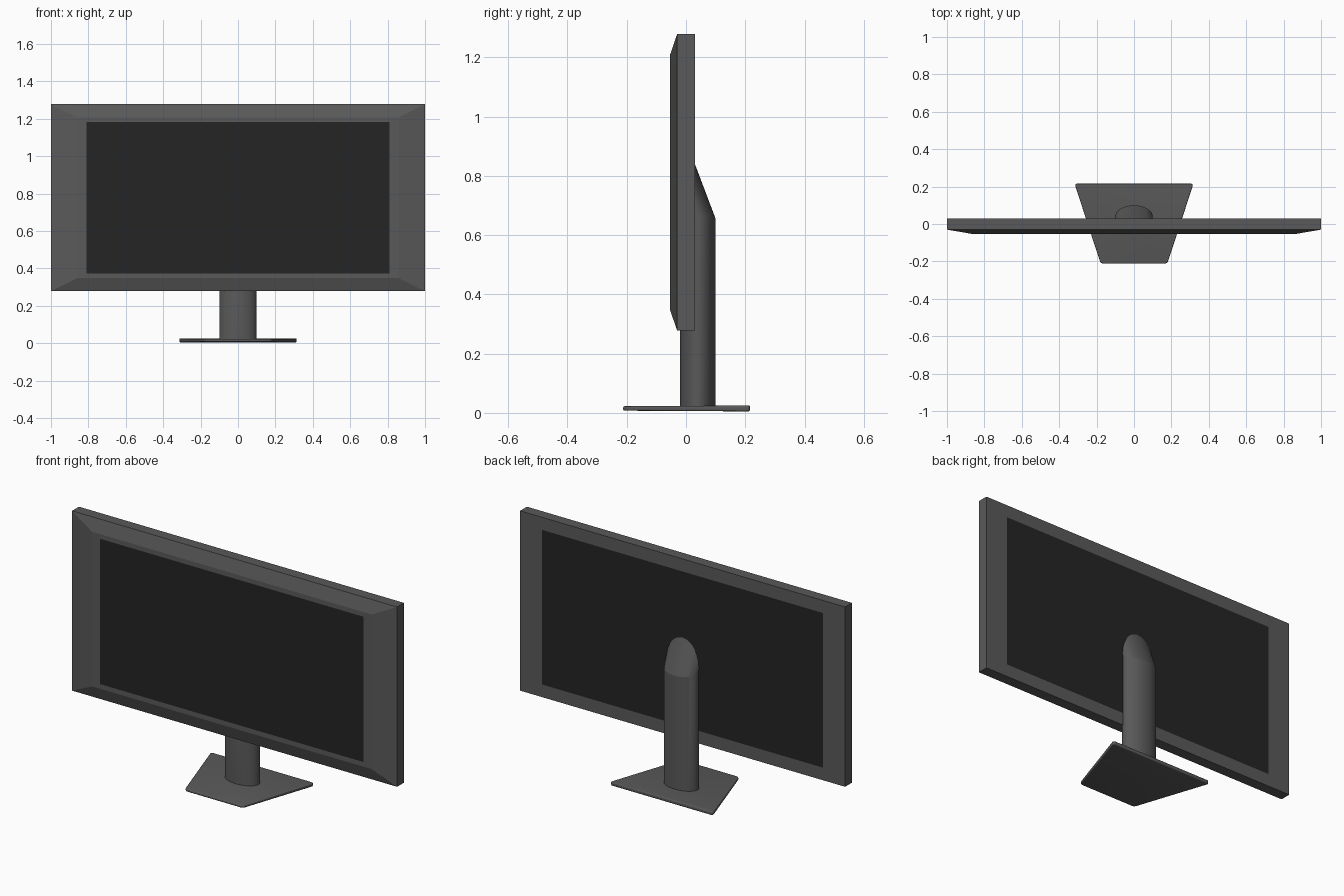
import bpy, bmesh
from math import sin, cos, pi

if "Cube" in bpy.data.objects:
    bpy.data.objects.remove(bpy.data.objects["Cube"])

ZC = 0.778  # height of the screen centre


def material(name, v):
    m = bpy.data.materials.new(name)
    m.diffuse_color = (v, v, v, 1)
    m.use_nodes = True
    m.node_tree.nodes["Principled BSDF"].inputs["Base Color"].default_value = m.diffuse_color
    return m


GREY = material("dark_grey_plastic", 0.1)
BLACK = material("black_panel", 0.018)


def loft(name, rings, mat, caps=True, smooth=None):
    """Skin a list of equal-length point rings into one object."""
    bm = bmesh.new()
    vs = [[bm.verts.new(p) for p in r] for r in rings]
    for a, b in zip(vs, vs[1:]):
        for i in range(len(a)):
            j = (i + 1) % len(a)
            bm.faces.new((a[i], a[j], b[j], b[i]))
    if caps:
        bm.faces.new(vs[0])
        if len(vs) > 1:
            bm.faces.new(vs[-1])
    bmesh.ops.remove_doubles(bm, verts=bm.verts[:], dist=1e-5)
    bmesh.ops.recalc_face_normals(bm, faces=bm.faces[:])
    me = bpy.data.meshes.new(name)
    bm.to_mesh(me)
    bm.free()
    me.materials.append(mat)
    ob = bpy.data.objects.new(name, me)
    bpy.context.collection.objects.link(ob)
    if smooth:
        bpy.ops.object.select_all(action='DESELECT')
        bpy.context.view_layer.objects.active = ob
        ob.select_set(True)
        bpy.ops.object.shade_smooth_by_angle(angle=smooth)
    return ob


def rect(hx, hz, y):
    return [(x * hx, y, ZC + z * hz) for x, z in ((-1, -1), (1, -1), (1, 1), (-1, 1))]


# Screen frame: back border, sides, sloped front, flat inner border
back, front = rect(0.864, 0.43, 0.03), rect(0.81, 0.404, -0.054)
loft("screen_frame", [back, rect(1, 0.5, 0.03), rect(1, 0.5, -0.03),
                      rect(0.86, 0.43, -0.054), front], GREY, caps=False)

# Dark display and rear panel filling the two openings
loft("display", [front], BLACK)
loft("rear_panel", [back[::-1]], BLACK)

# Stand column: oval tube that bends forward into the back of the screen
N = 48
oval = [(0.1 * cos(2 * pi * i / N), 0.04 + 0.06 * sin(2 * pi * i / N)) for i in range(N)]
bottom = [(x, y, 0.015) for x, y in oval]
bend = [(x, y, 0.655 + (0.1 - y) * 0.25) for x, y in oval]
top = []
for x, y, z in bend:
    t = max(0, (y - 0.028) / 0.07)  # slide along the slope until inside the screen
    top.append((x, y - 0.07 * t, z + 0.185 * t))
loft("stand_column", [bottom, bend, top], GREY, smooth=0.3)

# Base plate: trapezoid, thicker at the back, with rounded corners and rims
plan = [(-0.178, -0.212), (0.178, -0.212), (0.318, 0.216), (-0.318, 0.216)]


def half_thickness(y):
    return 0.0075 + 0.0025 * (y + 0.212) / 0.428


base = loft("base_plate", [[(x, y, 0.015 + s * half_thickness(y)) for x, y in plan]
                           for s in (-1, 1)], GREY)
bm = bmesh.new()
bm.from_mesh(base.data)
upright = [e for e in bm.edges if abs(e.verts[0].co.z - e.verts[1].co.z) > 0.01]
bmesh.ops.bevel(bm, geom=upright, offset=0.015, segments=5, profile=0.5, affect='EDGES')
rims = [e for e in bm.edges if any(len(f.verts) > 4 for f in e.link_faces)]
bmesh.ops.bevel(bm, geom=rims, offset=0.005, segments=3, profile=0.5, affect='EDGES')
bm.to_mesh(base.data)
bm.free()
bpy.ops.object.select_all(action='DESELECT')
bpy.context.view_layer.objects.active = base
base.select_set(True)
bpy.ops.object.shade_smooth_by_angle(angle=0.7)
